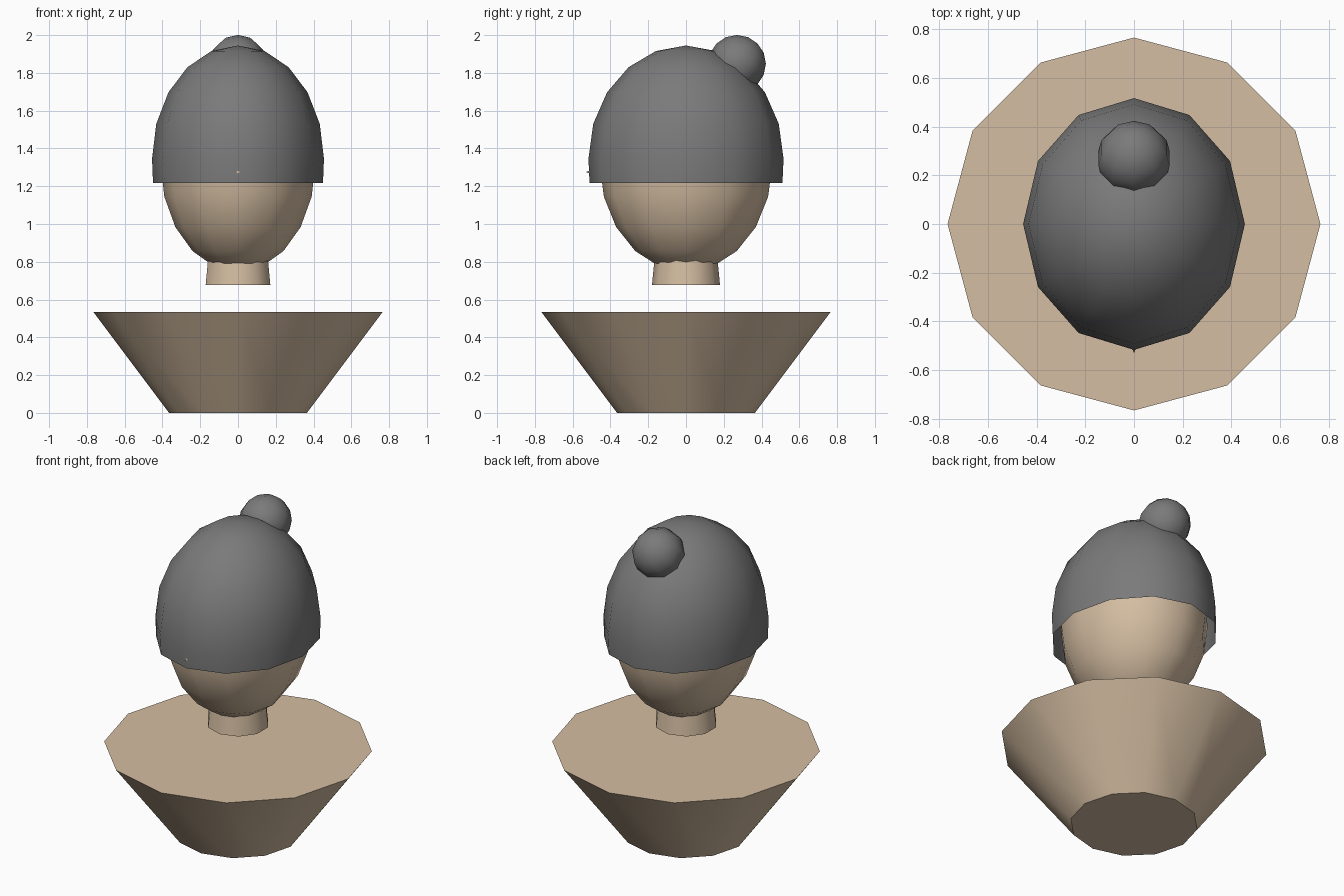
import bpy, bmesh, math
from mathutils import Matrix

if "Cube" in bpy.data.objects:
    bpy.data.objects.remove(bpy.data.objects["Cube"])


def material(name, color):
    m = bpy.data.materials.new(name)
    m.diffuse_color = (*color, 1)
    m.use_nodes = True
    m.node_tree.nodes["Principled BSDF"].inputs["Base Color"].default_value = m.diffuse_color
    return m


skin = material("warm beige", (0.66, 0.51, 0.36))
knit = material("dark grey", (0.195, 0.195, 0.195))


def finish(name, bm, mat, angle=50):
    bmesh.ops.recalc_face_normals(bm, faces=bm.faces)
    me = bpy.data.meshes.new(name)
    bm.to_mesh(me)
    bm.free()
    ob = bpy.data.objects.new(name, me)
    bpy.context.collection.objects.link(ob)
    me.materials.append(mat)
    bpy.ops.object.select_all(action='DESELECT')
    ob.select_set(True)
    bpy.context.view_layer.objects.active = ob
    bpy.ops.object.shade_smooth_by_angle(angle=math.radians(angle))
    return ob


def lathe(name, profile, sides, mat, depth=1.0, caps=False):
    """Spin (radius, z) points; a zero radius makes a pole; depth stretches y."""
    bm = bmesh.new()
    rings = []
    for r, z in profile:
        n = sides if r > 1e-5 else 1
        rings.append([bm.verts.new((r * math.sin(math.tau * i / n),
                                    r * depth * math.cos(math.tau * i / n), z))
                      for i in range(n)])
    for a, b in zip(rings, rings[1:]):
        for i in range(sides):
            j = (i + 1) % sides
            quad = [a[i % len(a)], a[j % len(a)], b[j % len(b)], b[i % len(b)]]
            bm.faces.new(list(dict.fromkeys(quad)))
    if caps:
        bm.faces.new(rings[0])
        bm.faces.new(rings[-1])
    return finish(name, bm, mat)


def arc(r, h, zc, start):
    pts = [(r * math.cos(math.radians(a)), zc + h * math.sin(math.radians(a)))
           for a in range(start, 90, 18)]
    return pts + [(0, zc + h)]


# Flared shoulder block and floating neck
lathe("shoulders", [(0.365, 0), (0.765, 0.533)], 12, skin, caps=True)
lathe("neck", [(0.18, 0.678), (0.163, 0.85)], 10, skin, caps=True)

# Egg shaped head
lathe("head", [(0, 0.747)] + arc(0.41, 0.575, 1.322, -72), 12, skin, depth=1.115)

# Open knitted cap
lathe("cap", [(0.45, 1.218)] + arc(0.455, 0.6, 1.345, 0), 12, knit, depth=1.135)

# Nose, its tip just poking through the cap
bm = bmesh.new()
bmesh.ops.create_cone(bm, cap_ends=True, segments=8, radius1=0.045, radius2=0, depth=0.11,
                      matrix=Matrix.Translation((0, -0.475, 1.275))
                      @ Matrix.Rotation(math.pi / 2, 4, 'X'))
finish("nose", bm, skin)

# Bobble at the back of the cap
bm = bmesh.new()
bmesh.ops.create_uvsphere(bm, u_segments=10, v_segments=8, radius=0.153,
                          matrix=Matrix.Translation((0, 0.27, 1.848))
                          @ Matrix.Rotation(math.radians(-45), 4, 'X'))
finish("bobble", bm, knit)
